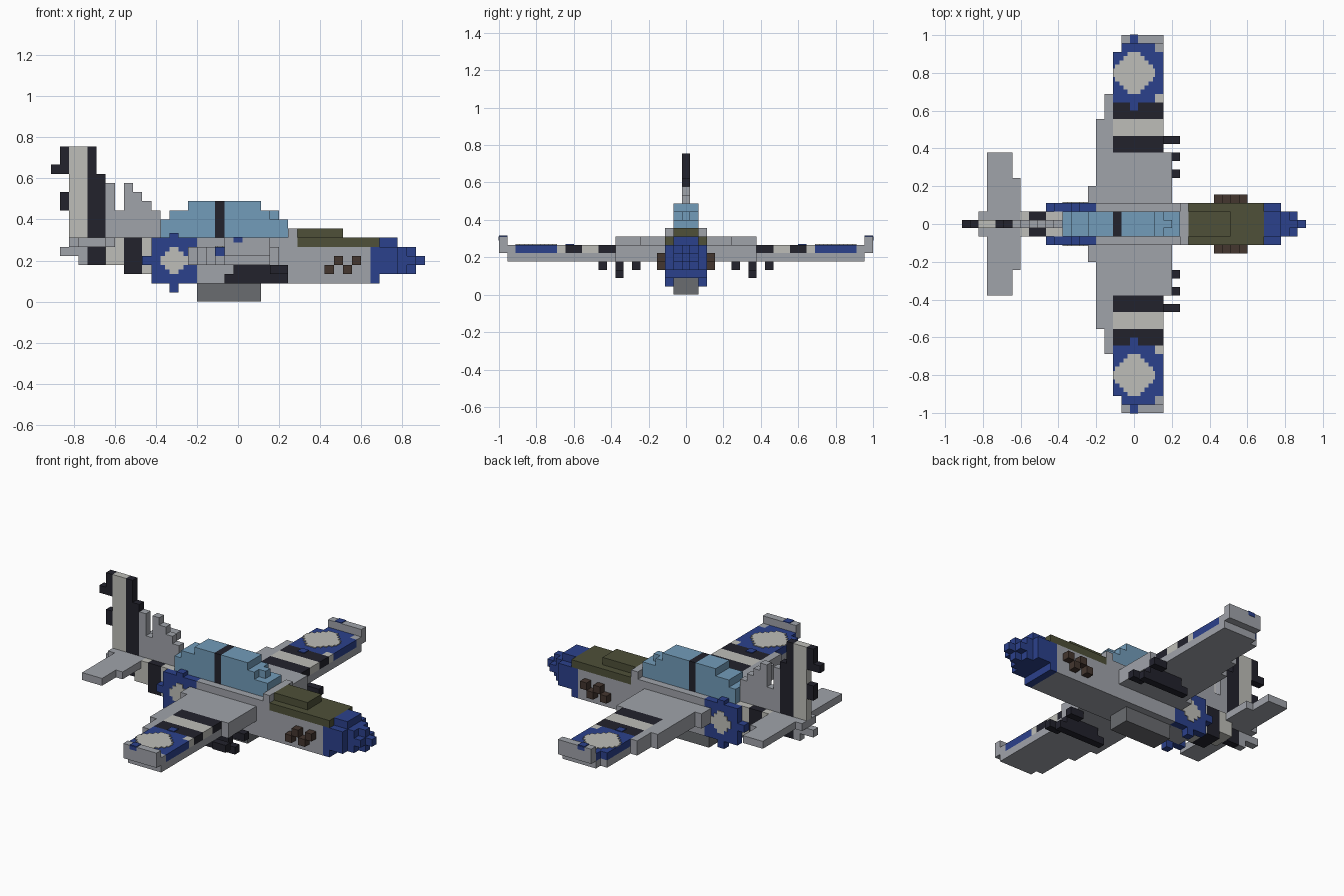
import bpy
import bmesh
from mathutils import Matrix, Vector

cube = bpy.data.objects.get("Cube")
if cube:
    bpy.data.objects.remove(cube)

CELL = 2 / 45      # edge of one block
THIN = 0.1         # thickness of painted plates, in blocks


def srgb(value):
    value /= 255
    return ((value + 0.055) / 1.055) ** 2.4 if value > 0.04 else value / 12.92


def material(name, *rgb):
    mat = bpy.data.materials.new(name)
    mat.use_nodes = True
    colour = tuple(srgb(c) for c in rgb) + (1,)
    mat.diffuse_color = colour
    mat.node_tree.nodes["Principled BSDF"].inputs["Base Color"].default_value = colour
    return mat


grey = material("metal_grey", 160, 163, 170)
dark_grey = material("belly_grey", 106, 108, 112)
light = material("off_white", 190, 190, 184)
blue = material("deep_blue", 43, 65, 140)
black = material("near_black", 34, 34, 44)
olive = material("olive_green", 78, 80, 56)
brown = material("exhaust_brown", 68, 54, 47)
glass = material("canopy_blue", 114, 156, 186)


def box(x, y, z):
    """Block from (low, high) ranges; y is counted from the centre block."""
    return (x, (y[0] - 0.5, y[1] - 0.5), z)


def mid(x, width, z):
    """Block that straddles the centre line, width blocks wide."""
    return (x, (-width / 2, width / 2), z)


def part(name, mat, *boxes):
    bm = bmesh.new()
    for ranges in boxes:
        low, high = (Vector(corner) for corner in zip(*ranges))
        centre = (low + high) / 2 - Vector((20.5, 0, 0))
        place = Matrix.Translation(centre * CELL) @ Matrix.Diagonal((*((high - low) * CELL), 1))
        bmesh.ops.create_cube(bm, size=1, matrix=place)
    mesh = bpy.data.meshes.new(name)
    bm.to_mesh(mesh)
    bm.free()
    mesh.materials.append(mat)
    obj = bpy.data.objects.new(name, mesh)
    bpy.context.collection.objects.link(obj)
    return obj


def pair(name, mat, *boxes):
    """The same part on the left and on the right."""
    part("left_" + name, mat, *boxes)
    part("right_" + name, mat, *[(x, (-y[1], -y[0]), z) for x, y, z in boxes])


# Hull and belly
part("hull", grey, mid((16, 27), 5, (2, 7)), mid((27, 35), 5, (2, 6)),
     mid((12, 16), 3, (2, 7)), mid((26, 27), 5, (7, 8)))
part("belly_scoop", dark_grey, mid((16, 23), 3, (0, 2)))

# Nose
part("cowl_top", olive, mid((27, 36), 5, (6, 7)), mid((27, 32), 3, (7, 8)))
part("nose", blue, mid((35, 36), 5, (2, 6)), mid((36, 38), 5, (3, 6)),
     mid((36, 38), 3, (6, 7)), mid((38, 39), 3, (3, 6)),
     mid((39, 40), 3, (4, 5)), mid((39, 40), 1, (3, 4)),
     mid((39, 40), 1, (5, 6)), mid((40, 41), 1, (4, 5)))
pair("exhausts", brown, *[box((30 + i, 31 + i), (3, 4), (3 + i % 2, 4 + i % 2))
                          for i in range(4)])

# Canopy
part("canopy", glass, mid((12, 13), 3, (7, 9)), mid((13, 15), 3, (7, 10)),
     mid((15, 18), 3, (7, 11)), mid((19, 23), 3, (7, 11)),
     mid((23, 24), 3, (7, 10)), mid((24, 25), 3, (7, 9)),
     mid((24, 25), 1, (9, 10)), mid((25, 26), 3, (7, 9)))
part("canopy_frame", black, mid((18, 19), 3, (7, 11)))

# Tail boom with stripes
part("boom_light", light, mid((6, 8), 3, (4, 6)), mid((7, 8), 3, (6, 7)),
     mid((10, 12), 3, (3, 7)))
part("boom_black", black, mid((8, 10), 3, (3, 7)), mid((4, 6), 1, (4, 6)))
part("tail_cone", grey, mid((1, 3), 1, (5, 6)), mid((3, 4), 1, (4, 6)))

# Tailplane
part("tailplane", grey, mid((3, 6), 17, (6, 7)), mid((6, 7), 11, (6, 7)),
     mid((2, 3), 3, (6, 7)))

# Fin, rudder and dorsal fillet
part("fin", light, mid((2, 4), 1, (7, 17)))
part("fin_front", black, mid((4, 5), 1, (7, 17)), mid((5, 6), 1, (7, 14)))
part("rudder_tabs", black, mid((1, 2), 1, (14, 17)), mid((0, 1), 1, (14, 15)),
     mid((1, 2), 1, (10, 12)))
part("fin_fillet", grey, *[mid((6 + i, 7 + i), 1, (7, top))
                           for i, top in enumerate((13, 10, 13, 12, 11, 10))])

# Side roundels, raised one block from the hull
pair("side_roundel", blue, box((11, 16), (2, 3), (2, 7)),
     box((10, 11), (2, 3), (4, 5)), box((13, 14), (2, 3), (1, 2)),
     box((13, 14), (2, 3), (7, 7.5)))
face = (3, 3 + THIN)
pair("side_star", light, box((12.5, 14.5), face, (3.5, 5.5)),
     box((12, 12.5), face, (4, 5)), box((14.5, 15), face, (4, 5)),
     box((13, 14), face, (3, 3.5)), box((13, 14), face, (5.5, 6)))

# Wings: grey structure with a coloured upper layer outboard
pair("wing", grey, box((16, 25), (3, 9), (4, 6)), box((15, 16), (3, 5), (4, 6)),
     box((18, 24), (9, 21), (4, 5)), box((19, 24), (21, 22), (4, 5)),
     box((16, 18), (9, 13), (4, 6)), box((17, 18), (13, 16), (4, 6)),
     box((23, 24), (21, 22), (5, 6)), box((19, 24), (22, 23), (5, 7)))
pair("wing_black_stripes", black, box((18, 24), (9, 11), (5, 6)),
     box((18, 24), (13, 15), (5, 6)))
pair("wing_light_stripe", light, box((18, 24), (11, 13), (5, 6)),
     box((23, 24), (15, 16), (5, 6)))
pair("wing_roundel", blue, box((18, 23), (15, 16), (5, 6)),
     box((18, 24), (16, 21), (5, 6)), box((19, 23), (21, 22), (5, 6)))
top = (6, 6 + THIN)
pair("wing_roundel_tabs", blue, box((20, 21), (14, 15), top),
     box((20, 21), (22, 23), (7, 7 + THIN)),
     box((20, 21), (23, 23 + THIN / 2), (6.5, 7)))

# Stepped white diamond in each wing roundel
rows = []
for i in range(-5, 5):
    half = min(2.5, 3 - abs(i + 0.5) / 2)
    start = 18.5 + i / 2
    rows.append(box((20.5 - half, 20.5 + half), (start, start + 0.5), top))
pair("wing_star", light, *rows)

# Guns and stores under the wings
pair("guns", black, box((24, 26), (10, 11), (3, 4)),
     box((24, 26), (6, 7), (3, 4)), box((19, 26), (8, 9), (2, 3)),
     box((20, 25), (8, 9), (3, 4)))
